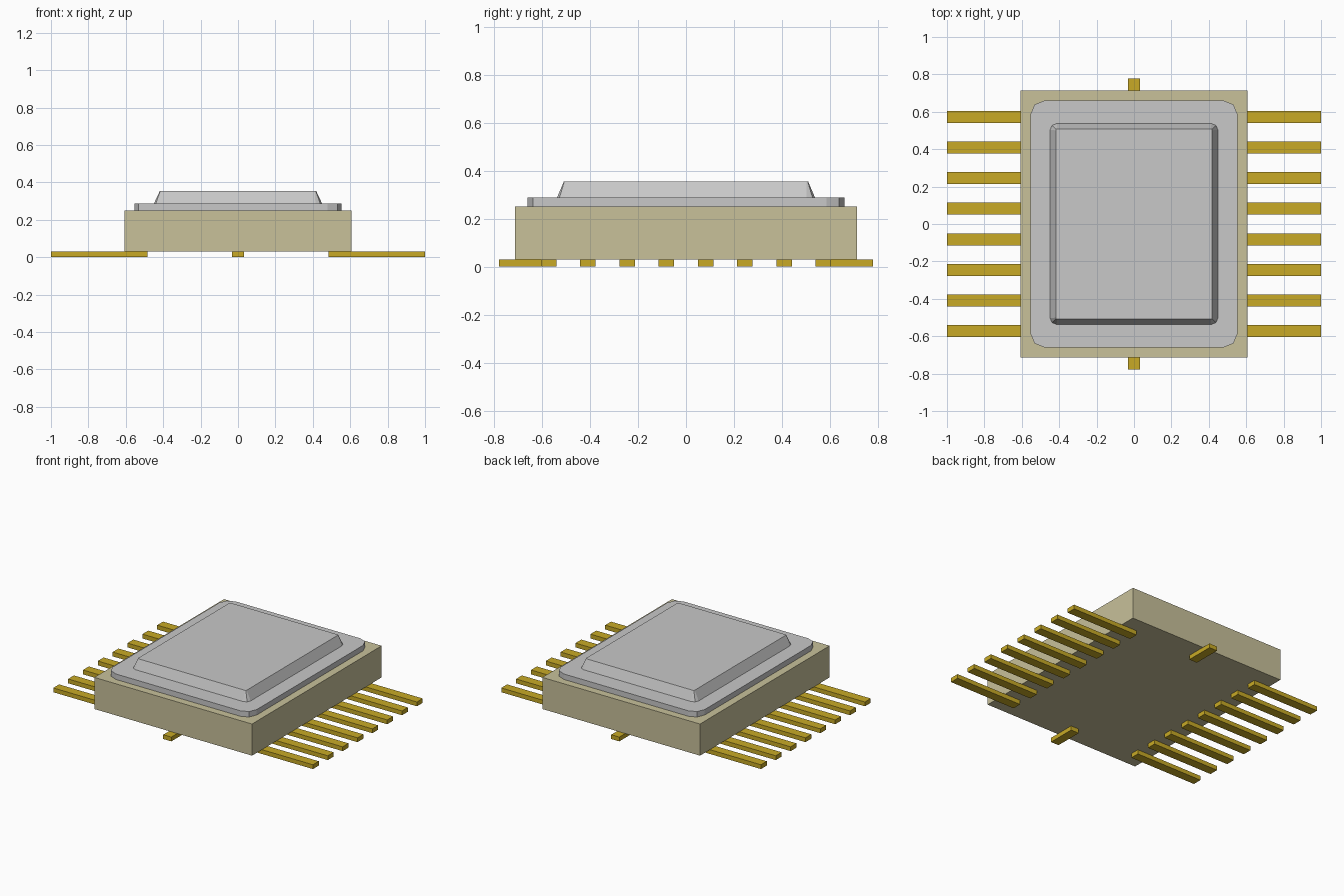
import bpy, bmesh, math

cube = bpy.data.objects.get("Cube")
if cube:
    bpy.data.objects.remove(cube, do_unlink=True)


def material(name, rgb):
    m = bpy.data.materials.new(name)
    m.use_nodes = True
    m.diffuse_color = (*rgb, 1)
    m.node_tree.nodes["Principled BSDF"].inputs["Base Color"].default_value = (*rgb, 1)
    return m


CERAMIC = material("beige_ceramic", (0.578, 0.533, 0.323))
METAL = material("grey_metal", (0.578, 0.578, 0.578))
GOLD = material("gold", (0.578, 0.402, 0.019))


def finish(name, bm, mat):
    bmesh.ops.recalc_face_normals(bm, faces=bm.faces)
    mesh = bpy.data.meshes.new(name)
    bm.to_mesh(mesh)
    bm.free()
    mesh.materials.append(mat)
    ob = bpy.data.objects.new(name, mesh)
    bpy.context.collection.objects.link(ob)
    return ob


def box(name, x0, x1, y0, y1, z0, z1, mat):
    bm = bmesh.new()
    bmesh.ops.create_cube(bm, size=1)
    bmesh.ops.scale(bm, vec=(x1 - x0, y1 - y0, z1 - z0), verts=bm.verts)
    bmesh.ops.translate(bm, vec=((x0 + x1) / 2, (y0 + y1) / 2, (z0 + z1) / 2), verts=bm.verts)
    return finish(name, bm, mat)


def rounded_ring(bm, hx, hy, r, z):
    """Rectangle outline whose corners are two-segment arcs."""
    ring = []
    for k, (sx, sy) in enumerate(((1, 1), (-1, 1), (-1, -1), (1, -1))):
        for step in range(3):
            a = math.radians(90 * k + 45 * step)
            ring.append(bm.verts.new((sx * (hx - r) + r * math.cos(a),
                                      sy * (hy - r) + r * math.sin(a), z)))
    return ring


def rounded_plate(name, bottom, top, mat):
    """Solid between two rounded outlines, each (half x, half y, radius, z)."""
    bm = bmesh.new()
    lo, hi = rounded_ring(bm, *bottom), rounded_ring(bm, *top)
    bm.faces.new(lo[::-1])
    bm.faces.new(hi)
    n = len(lo)
    for i in range(n):
        j = (i + 1) % n
        bm.faces.new((lo[i], lo[j], hi[j], hi[i]))
    return finish(name, bm, mat)


# Package body and its stepped metal lid
box("package_body", -0.607, 0.607, -0.713, 0.713, 0.03, 0.25, CERAMIC)
rounded_plate("lid_flange", (0.554, 0.66, 0.075, 0.25), (0.554, 0.66, 0.075, 0.288), METAL)
rounded_plate("lid_raised_top", (0.449, 0.537, 0.035, 0.288), (0.418, 0.509, 0.008, 0.354), METAL)

# Eight flat leads along each long side
PITCH, HALF_W = 0.1634, 0.032
for side, s in (("left", 1), ("right", -1)):
    x0, x1 = sorted((s * 0.485, s * 1.0))
    for i in range(8):
        y = (i - 3.5) * PITCH
        box(f"{side}_lead_{i + 1}", x0, x1, y - HALF_W, y + HALF_W, 0, 0.03, GOLD)

# One short lead at each end
for end, s in (("front", -1), ("back", 1)):
    y0, y1 = sorted((s * 0.58, s * 0.778))
    box(f"{end}_end_lead", -0.031, 0.031, y0, y1, 0, 0.03, GOLD)
